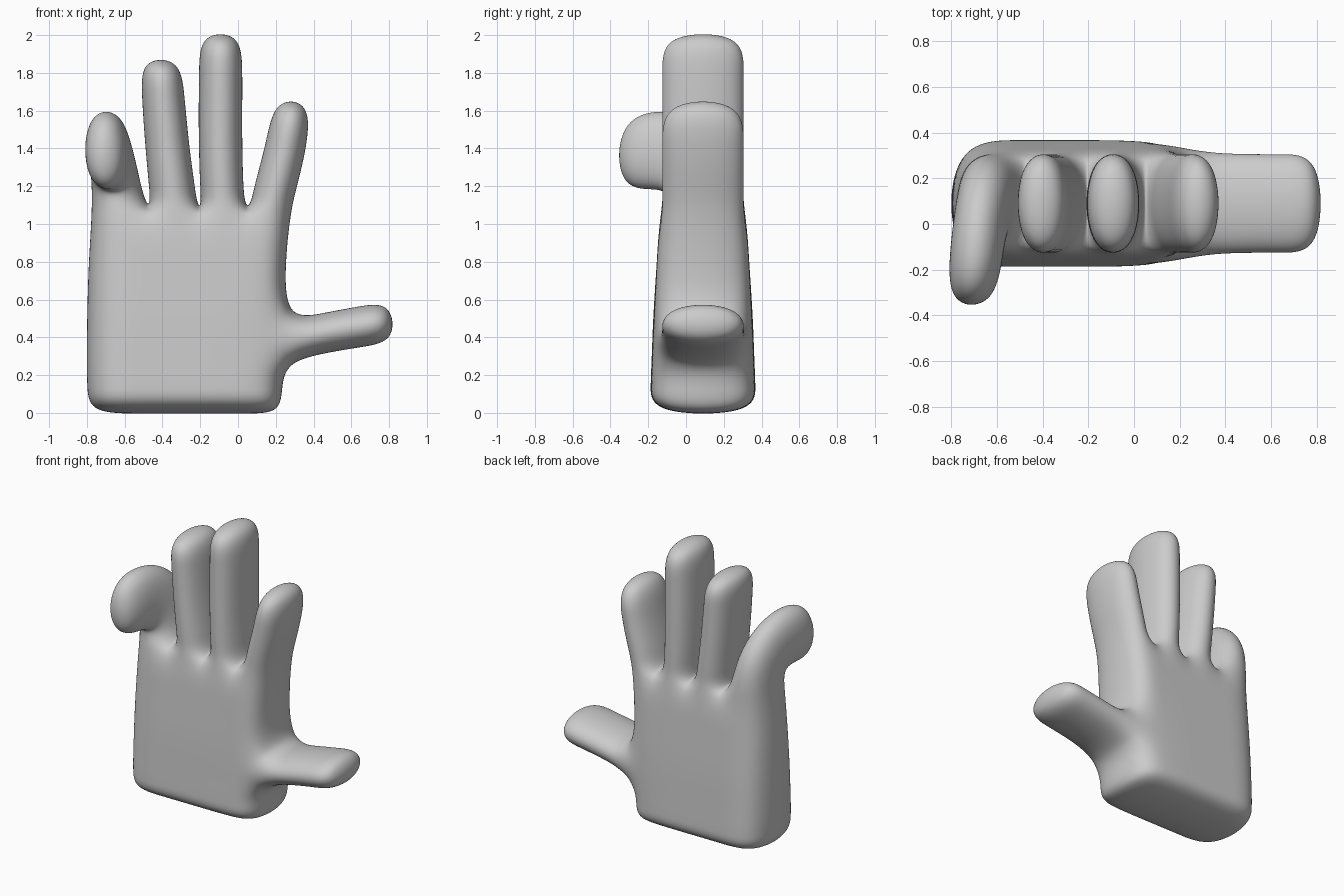
import bpy
import bmesh

if "Cube" in bpy.data.objects:
    bpy.data.objects.remove(bpy.data.objects["Cube"], do_unlink=True)

MID = 0.09       # middle of the hand's thickness
DIGIT = 0.235    # half thickness of fingers and thumb

bm = bmesh.new()

# Palm cage rows: (half thickness, [(x, z) per column]); four columns, one per finger
palm_rows = [
    (0.278, [(-0.80, -0.01), (-0.50, -0.01), (-0.24, -0.01), (0.02, -0.01), (0.235, -0.01)]),
    (0.278, [(-0.812, 0.15), (-0.50, 0.15), (-0.24, 0.15), (0.02, 0.15), (0.24, 0.14)]),
    (0.272, [(-0.815, 0.28), (-0.49, 0.27), (-0.23, 0.27), (0.03, 0.27), (0.268, 0.262)]),
    (0.264, [(-0.812, 0.52), (-0.48, 0.52), (-0.21, 0.52), (0.04, 0.51), (0.26, 0.50)]),
    (0.244, [(-0.805, 0.80), (-0.47, 0.80), (-0.20, 0.80), (0.05, 0.80), (0.258, 0.80)]),
    (0.230, [(-0.785, 1.06), (-0.47, 1.06), (-0.20, 1.06), (0.05, 1.06), (0.287, 1.05)]),
]
front, back = [], []
for half, points in palm_rows:
    # the thumb side is slightly thinner
    halves = [half] * 4 + [min(half, DIGIT + 0.01)]
    front.append([bm.verts.new((x, MID - h, z)) for (x, z), h in zip(points, halves)])
    back.append([bm.verts.new((x, MID + h, z)) for (x, z), h in zip(points, halves)])

last = len(palm_rows) - 1
THUMB_ROW = 2
for r in range(last):
    for side in (front, back):
        for c in range(4):
            bm.faces.new((side[r][c], side[r][c + 1], side[r + 1][c + 1], side[r + 1][c]))
    for c in (0, 4):
        if c == 4 and r == THUMB_ROW:
            continue  # opening for the thumb
        bm.faces.new((front[r][c], front[r + 1][c], back[r + 1][c], back[r][c]))
for c in range(4):
    bm.faces.new((front[0][c], front[0][c + 1], back[0][c + 1], back[0][c]))


def extend(loop, rings):
    """Loft a four-sided digit from an opening through rings and cap its tip."""
    for ring in rings:
        new = [bm.verts.new(p) for p in ring]
        for i in range(4):
            j = (i + 1) % 4
            bm.faces.new((loop[i], loop[j], new[j], new[i]))
        loop = new
    bm.faces.new(loop)


def flat_ring(a, b):
    """Ring from two (x, z) edge points, spanning the digit's thickness."""
    lo, hi = MID - DIGIT, MID + DIGIT
    return [(a[0], lo, a[1]), (b[0], lo, b[1]), (b[0], hi, b[1]), (a[0], hi, a[1])]


def finger_base(c):
    return [front[last][c], front[last][c + 1], back[last][c + 1], back[last][c]]


# Ring, middle and index fingers
fingers = {
    1: [((-0.482, 1.20), (-0.218, 1.20)), ((-0.502, 1.42), (-0.250, 1.42)),
        ((-0.520, 1.68), (-0.273, 1.68)), ((-0.522, 1.885), (-0.298, 1.885))],
    2: [((-0.212, 1.20), (0.037, 1.20)), ((-0.220, 1.50), (0.031, 1.50)),
        ((-0.217, 1.80), (0.035, 1.80)), ((-0.212, 2.022), (0.026, 2.022))],
    3: [((0.075, 1.20), (0.313, 1.17)), ((0.140, 1.43), (0.370, 1.38)),
        ((0.185, 1.677), (0.400, 1.66))],
}
for column, rings in fingers.items():
    extend(finger_base(column), [flat_ring(a, b) for a, b in rings])

# Thumb, pointing sideways
thumb_base = [front[THUMB_ROW][4], front[THUMB_ROW + 1][4],
              back[THUMB_ROW + 1][4], back[THUMB_ROW][4]]
extend(thumb_base, [flat_ring(a, b) for a, b in [
    ((0.47, 0.310), (0.46, 0.540)),
    ((0.65, 0.338), (0.63, 0.572)),
    ((0.845, 0.370), (0.82, 0.602))]])


# Little finger, curled towards the front
def curled_ring(left, right, inner, outer):
    """Inner and outer are the (y, z) of the curl's inside and outside."""
    return [(left, *inner), (right, *inner), (right, *outer), (left, *outer)]


extend(finger_base(0), [
    curled_ring(-0.785, -0.515, (-0.11, 1.17), (0.32, 1.36)),
    curled_ring(-0.812, -0.558, (-0.19, 1.165), (0.08, 1.625)),
    curled_ring(-0.836, -0.592, (-0.375, 1.175), (-0.38, 1.628))])

bmesh.ops.recalc_face_normals(bm, faces=bm.faces)
mesh = bpy.data.meshes.new("hand")
bm.to_mesh(mesh)
bm.free()
hand = bpy.data.objects.new("hand", mesh)
bpy.context.collection.objects.link(hand)

# Rounded surface from the cage
for poly in mesh.polygons:
    poly.use_smooth = True
subdivision = hand.modifiers.new("rounding", "SUBSURF")
subdivision.levels = 4
subdivision.render_levels = 4

# Single plain grey
grey = bpy.data.materials.new("light grey")
grey.use_nodes = True
colour = (0.6, 0.6, 0.6, 1.0)
grey.diffuse_color = colour
grey.node_tree.nodes["Principled BSDF"].inputs["Base Color"].default_value = colour
mesh.materials.append(grey)
